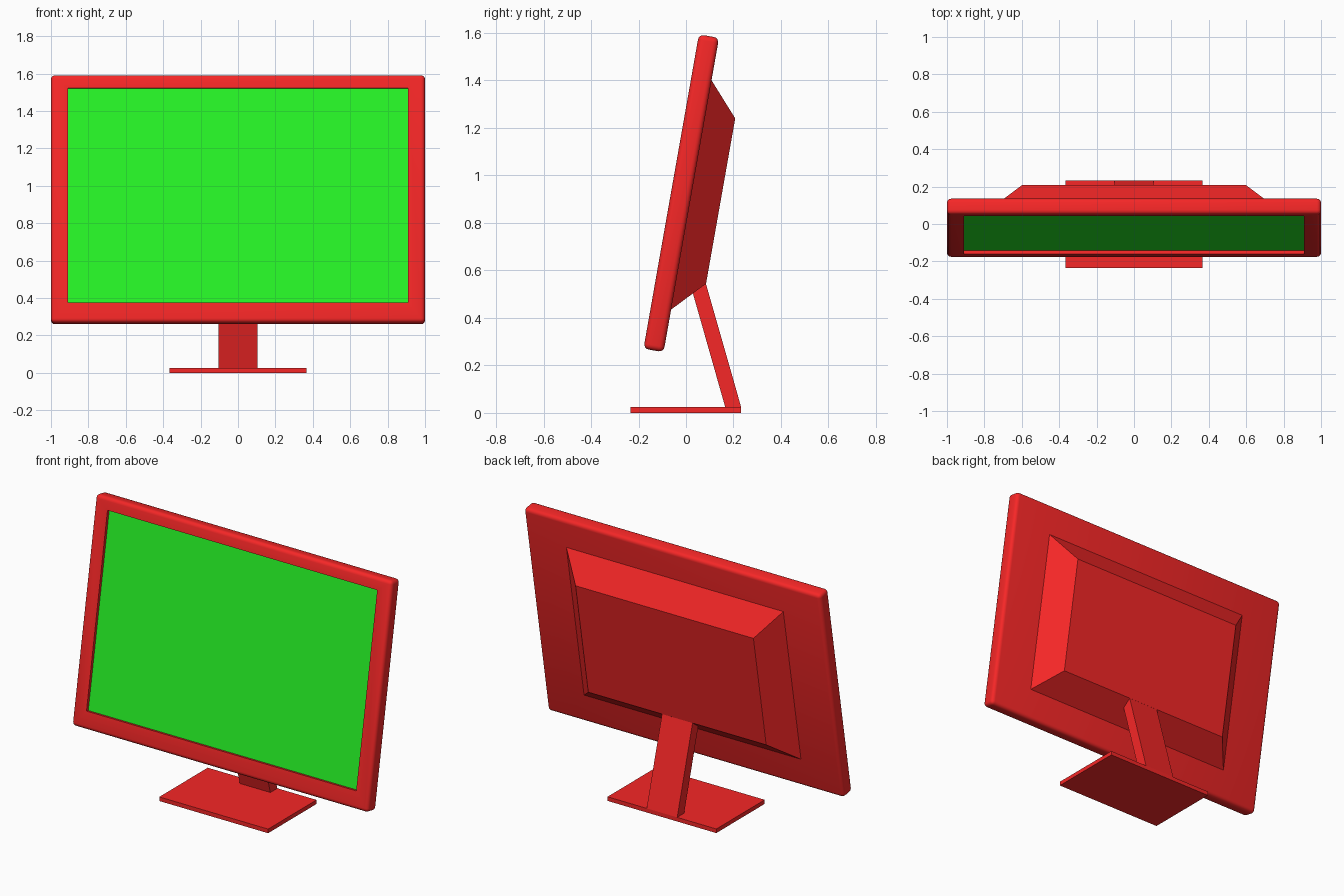
import bpy, bmesh, math

if "Cube" in bpy.data.objects:
    bpy.data.objects.remove(bpy.data.objects["Cube"])

TILT = math.radians(-10)
CENTRE = (0, -0.02, 0.925)


def material(name, color):
    m = bpy.data.materials.new(name)
    m.diffuse_color = color
    m.use_nodes = True
    m.node_tree.nodes["Principled BSDF"].inputs["Base Color"].default_value = m.diffuse_color
    return m


RED = material("red_plastic", (0.92, 0.02, 0.02, 1))
GREEN = material("green_screen", (0.02, 0.92, 0.02, 1))


def finish(bm, name, mats=(RED,), tilted=False):
    bmesh.ops.recalc_face_normals(bm, faces=bm.faces)
    me = bpy.data.meshes.new(name)
    bm.to_mesh(me)
    bm.free()
    ob = bpy.data.objects.new(name, me)
    bpy.context.collection.objects.link(ob)
    for m in mats:
        me.materials.append(m)
    if tilted:
        ob.location = CENTRE
        ob.rotation_euler.x = TILT
    return ob


def box(x, y0, y1, z0, z1):
    bm = bmesh.new()
    bmesh.ops.create_cube(bm, size=2)
    for v in bm.verts:
        v.co.x *= x
        v.co.y = y1 if v.co.y > 0 else y0
        v.co.z = z1 if v.co.z > 0 else z0
    return bm


# Screen housing: rounded box with a recessed green display
T, H = 0.043, 0.672
bm = box(1.0, -T, T, -H, H)
bmesh.ops.bevel(bm, geom=bm.edges[:], offset=0.022, segments=4,
                profile=0.5, affect='EDGES')
front = min(bm.faces, key=lambda f: (round(f.calc_center_median().y, 4), -f.calc_area()))
bmesh.ops.inset_individual(bm, faces=[front], thickness=0.04)
for v in front.verts:
    v.co.x = math.copysign(0.91, v.co.x)
    v.co.z = 0.599 if v.co.z > 0 else -0.566
bmesh.ops.inset_individual(bm, faces=[front], thickness=0.0)
for v in front.verts:
    v.co.y += 0.018
front.material_index = 1
housing = finish(bm, "screen_housing", (RED, GREEN), tilted=True)
bpy.context.view_layer.objects.active = housing
housing.select_set(True)
bpy.ops.object.shade_smooth_by_angle(angle=math.radians(40))
housing.select_set(False)

# Tapered bulge on the back
bm = box(0.735, 0.04, 0.169, -0.493, 0.494)
for v in bm.verts:
    if v.co.y > 0.1:
        v.co.x = math.copysign(0.6, v.co.x)
        v.co.z = 0.35 if v.co.z > 0 else -0.357
finish(bm, "back_cover", tilted=True)

# Leaning neck, profile extruded across x
profile = [(0.165, 0.025), (0.232, 0.025), (0.084, 0.544), (0.0216, 0.53)]
bm = bmesh.new()
face = bm.faces.new([bm.verts.new((-0.103, y, z)) for y, z in profile])
ext = bmesh.ops.extrude_face_region(bm, geom=[face])
for v in ext["geom"]:
    if isinstance(v, bmesh.types.BMVert):
        v.co.x = 0.103
finish(bm, "stand_neck")

# Flat foot plate
finish(box(0.367, -0.234, 0.232, 0, 0.025), "stand_base")
